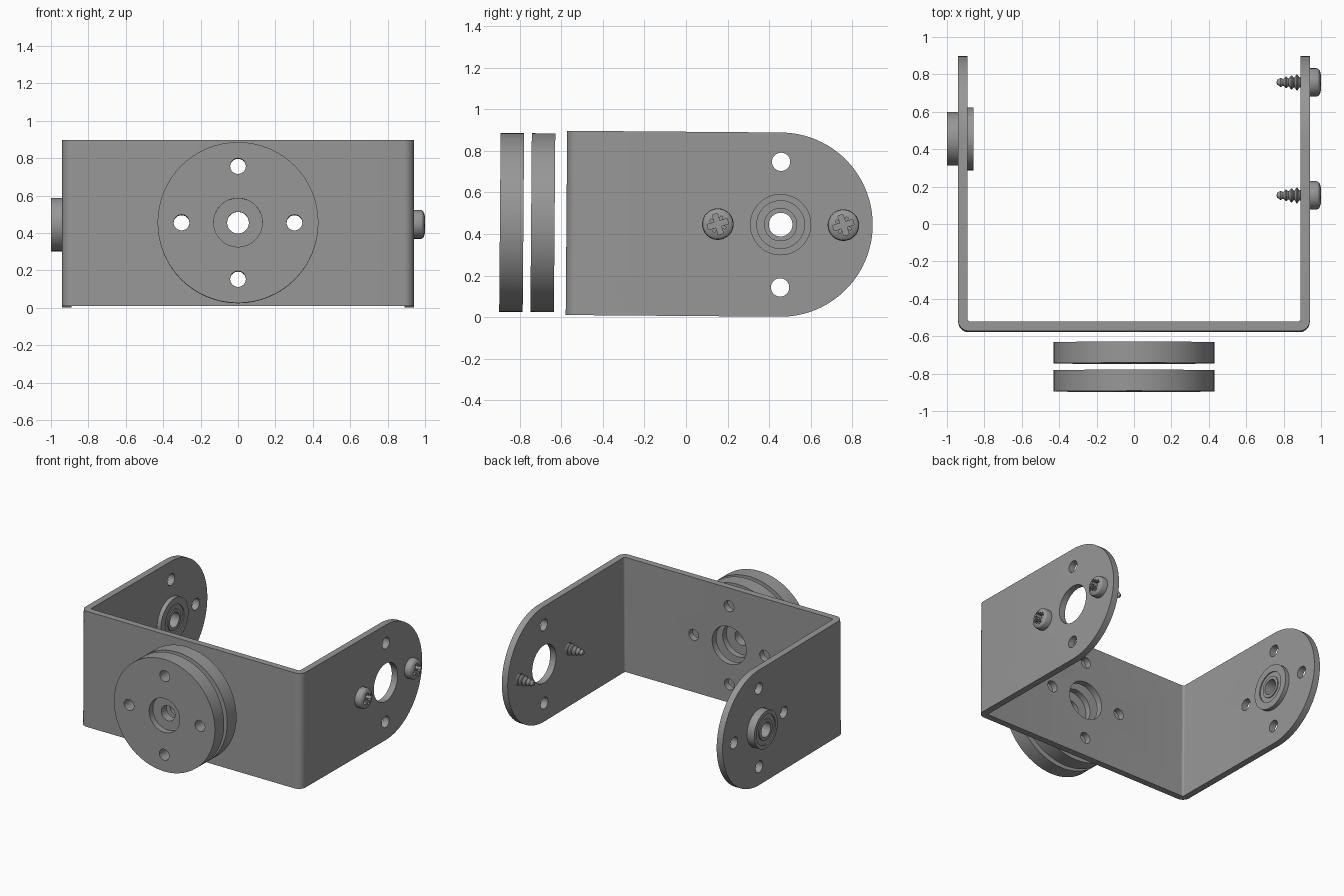
import bpy, bmesh
from math import pi, sin, cos
from mathutils import Matrix

if "Cube" in bpy.data.objects:
    bpy.data.objects.remove(bpy.data.objects["Cube"])

# Local frame: origin on the pivot axis of the side arms, then slightly tilted
PLACE = Matrix.Translation((0, 0.455, 0.445)) @ Matrix.Rotation(-0.008, 4, 'X')
R = 0.443                      # arm end radius / half height
FRONT = -1.03                  # outer face of the front wall
OFFSETS = [(0.302, 0), (-0.302, 0), (0, 0.302), (0, -0.302)]

grey = bpy.data.materials.new("dark_grey")
grey.diffuse_color = (0.31, 0.31, 0.31, 1)
grey.use_nodes = True
grey.node_tree.nodes["Principled BSDF"].inputs["Base Color"].default_value = grey.diffuse_color


def make(name, bm):
    bmesh.ops.remove_doubles(bm, verts=bm.verts, dist=1e-5)
    bmesh.ops.recalc_face_normals(bm, faces=bm.faces)
    mesh = bpy.data.meshes.new(name)
    bm.to_mesh(mesh)
    bm.free()
    mesh.materials.append(grey)
    ob = bpy.data.objects.new(name, mesh)
    bpy.context.collection.objects.link(ob)
    return ob


def prism(name, pts, vec):
    bm = bmesh.new()
    f = bm.faces.new([bm.verts.new(p) for p in pts])
    ext = bmesh.ops.extrude_face_region(bm, geom=[f], use_keep_orig=True)
    bmesh.ops.translate(bm, vec=vec, verts=[v for v in ext['geom'] if isinstance(v, bmesh.types.BMVert)])
    return make(name, bm)


def lathe(name, profile, axis, centre=(0, 0), steps=48, closed=True):
    """Revolve (radius, position) points about the local X or Y axis."""
    bm = bmesh.new()
    if axis == 'X':
        pts = [(a, centre[0], centre[1] + r) for r, a in profile]
        c, ax = (0, *centre), (1, 0, 0)
    else:
        pts = [(centre[0], a, centre[1] + r) for r, a in profile]
        c, ax = (centre[0], 0, centre[1]), (0, 1, 0)
    vs = [bm.verts.new(p) for p in pts]
    es = [bm.edges.new(e) for e in zip(vs, vs[1:])]
    if closed:
        es.append(bm.edges.new((vs[-1], vs[0])))
    bmesh.ops.spin(bm, geom=vs + es, cent=c, axis=ax, angle=2 * pi, steps=steps)
    return make(name, bm)


def drill(axis, centre, r, a, b, steps=32):
    return lathe("cutter", [(0, a), (r, a), (r, b), (0, b)], axis, centre, steps, False)


def box(size, loc, rot=0):
    bm = bmesh.new()
    bmesh.ops.create_cube(bm, size=1, matrix=Matrix.Translation(loc) @ Matrix.Rotation(rot, 4, 'X')
                          @ Matrix.Diagonal((*size, 1)))
    return make("cutter", bm)


def cut(ob, cutters, op='DIFFERENCE'):
    for c in cutters:
        c.hide_render = True
        m = ob.modifiers.new("cut", 'BOOLEAN')
        m.operation, m.object, m.solver = op, c, 'EXACT'
        bpy.context.view_layer.objects.active = ob
        bpy.ops.object.modifier_apply(modifier=m.name)
        bpy.data.objects.remove(c)


def finish(ob):
    ob.data.transform(PLACE)
    bpy.ops.object.select_all(action='DESELECT')
    ob.select_set(True)
    bpy.context.view_layer.objects.active = ob
    bpy.ops.object.shade_smooth_by_angle(angle=0.5)


def corner(cx, cy, r, a0, n=8):
    return [(cx + r * cos(a0 + pi / 2 * i / n), cy + r * sin(a0 + pi / 2 * i / n)) for i in range(n + 1)]


# U bracket: bent strip seen from the top, trimmed to rounded arm ends
W, T, BO, BI = 0.94, 0.05, 0.055, 0.015
outline = [(-W, 0.5)] + corner(-W + BO, FRONT + BO, BO, pi) + corner(W - BO, FRONT + BO, BO, 1.5 * pi) + [(W, 0.5)]
inner = corner(-W + T + BI, FRONT + T + BI, BI, pi) + corner(W - T - BI, FRONT + T + BI, BI, 1.5 * pi)
outline += [(W - T, 0.5)] + inner[::-1] + [(-W + T, 0.5)]
bracket = prism("u_bracket", [(x, y, -0.6) for x, y in outline], (0, 0, 1.2))
side = [(-1.2, R), (-1.2, -R)] + [(R * sin(pi * i / 48), -R * cos(pi * i / 48)) for i in range(49)]
cut(bracket, [prism("cutter", [(-1.2, y, z) for y, z in side], (2.4, 0, 0))], 'INTERSECT')
holes = [drill('X', (0, 0), 0.145, -1.2, 1.2, 48), drill('Y', (0, 0), 0.145, FRONT - 0.1, FRONT + 0.2, 48)]
for o in OFFSETS:
    holes += [drill('X', o, 0.044, -1.2, 1.2), drill('Y', o, 0.042, FRONT - 0.1, FRONT + 0.2)]
cut(bracket, holes)
finish(bracket)

# Two round discs in front, each with a recessed hub
for name, y0, y1, recess_front in (("front_disc", -1.35, -1.237, True), ("rear_disc", -1.2, -1.087, False)):
    if recess_front:
        ym = y0 + 0.045
        prof = [(0.058, ym), (0.13, ym), (0.13, y0), (0.43, y0), (0.43, y1), (0.058, y1)]
    else:
        ym = y1 - 0.045
        prof = [(0.058, y0), (0.43, y0), (0.43, y1), (0.13, y1), (0.13, ym), (0.058, ym)]
    disc = lathe(name, prof, 'Y', steps=64)
    cut(disc, [drill('Y', o, 0.042, y0 - 0.1, y1 + 0.1) for o in OFFSETS])
    finish(disc)

# Flanged bearing in the left arm
bearing = lathe("flanged_bearing", [
    (0.057, -1.0), (0.08, -1.0), (0.08, -0.992), (0.115, -0.992), (0.115, -1.0), (0.143, -1.0),
    (0.143, -0.89), (0.168, -0.89), (0.168, -0.858), (0.115, -0.858), (0.115, -0.866),
    (0.08, -0.866), (0.08, -0.858), (0.057, -0.858)], 'X')
finish(bearing)

# Two self-tapping screws in the right arm
for name, y in (("screw_front", -0.302), ("screw_back", 0.302)):
    prof = [(0, 0.762), (0.014, 0.765)]
    for i in range(5):
        x = 0.778 + 0.029 * i
        ridge, core = min(0.043, 0.024 + 0.007 * i), min(0.026, 0.016 + 0.004 * i)
        prof += [(core, x - 0.006), (ridge, x + 0.004), (ridge, x + 0.008), (core + 0.002, x + 0.018)]
    prof += [(0.028, 0.94), (0.076, 0.94), (0.076, 0.975), (0.072, 0.986), (0.062, 0.994), (0.04, 1.0), (0, 1.0)]
    screw = lathe(name, prof, 'X', (y, 0), 32, False)
    # cross recess with small diagonal ribs
    slots = [box((0.1, 0.1, 0.026), (1.0, y, 0), 0.3 + k * pi / 2) for k in (0, 1)]
    slots += [box((0.05, 0.084, 0.012), (1.0, y, 0), 0.3 + pi / 4 + k * pi / 2) for k in (0, 1)]
    cut(screw, slots)
    finish(screw)
